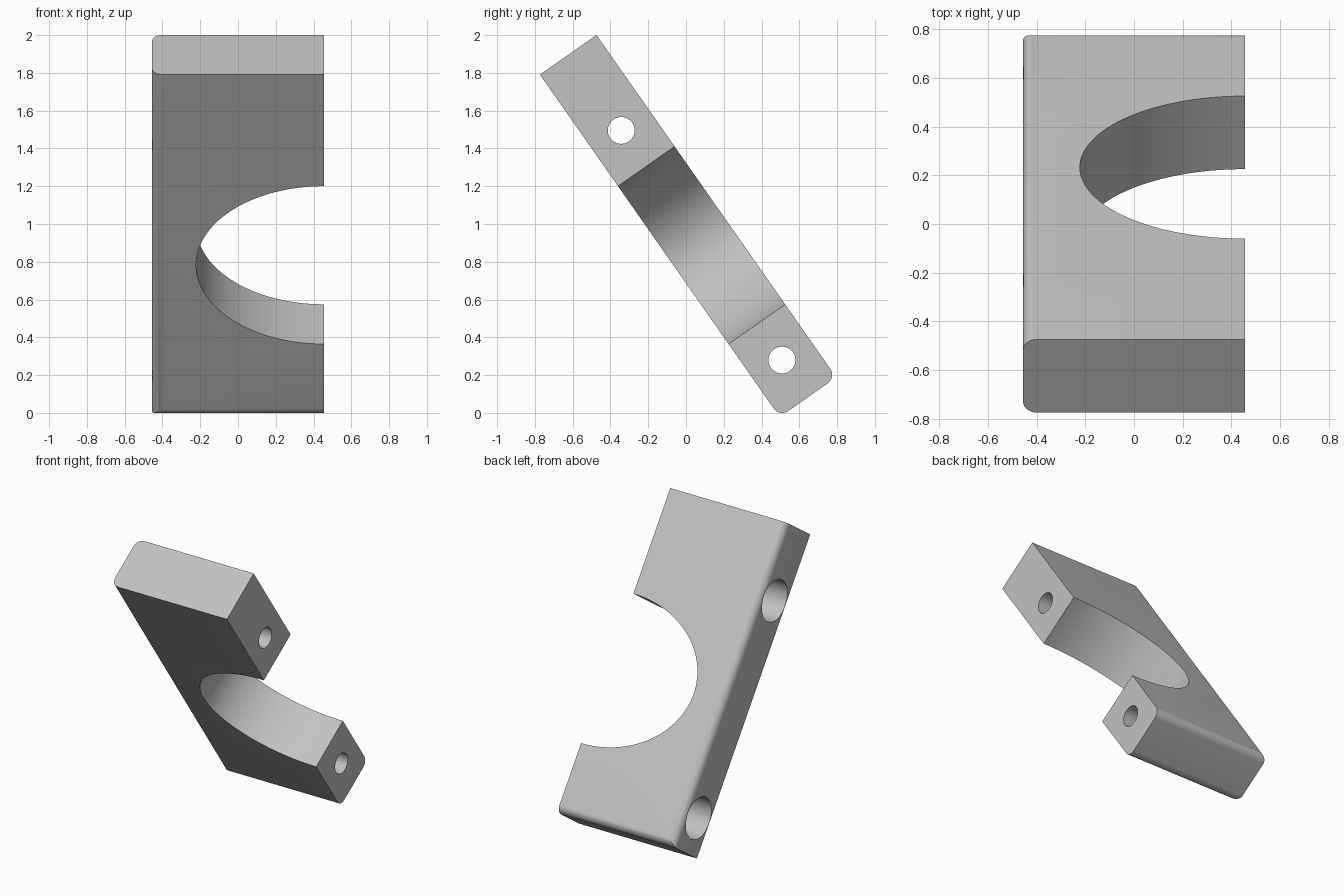
import bpy, bmesh, math
from mathutils import Matrix, Vector

cube = bpy.data.objects.get("Cube")
if cube:
    bpy.data.objects.remove(cube, do_unlink=True)

HALF_W, HALF_T = 0.455, 0.183      # half width and half thickness of the plate
TOP, BOTTOM = 1.231, -0.982        # plate ends, measured from the opening centre
FILLET = 0.055

grey = bpy.data.materials.new("light grey")
grey.use_nodes = True
grey.diffuse_color = (0.54, 0.54, 0.54, 1)
grey.node_tree.nodes["Principled BSDF"].inputs["Base Color"].default_value = grey.diffuse_color


def prism(name, points, depth):
    """Extrude a closed 3D outline along a vector."""
    bm = bmesh.new()
    face = bm.faces.new([bm.verts.new(p) for p in points])
    side = bmesh.ops.extrude_face_region(bm, geom=[face])["geom"]
    moved = [g for g in side if isinstance(g, bmesh.types.BMVert)]
    bmesh.ops.translate(bm, verts=moved, vec=Vector(depth))
    bmesh.ops.recalc_face_normals(bm, faces=bm.faces)
    mesh = bpy.data.meshes.new(name)
    bm.to_mesh(mesh)
    bm.free()
    mesh.materials.append(grey)
    obj = bpy.data.objects.new(name, mesh)
    bpy.context.collection.objects.link(obj)
    return obj


def rounded_outline(low, high, steps=10):
    """Rectangle across the thickness whose two corners at the low end are rounded."""
    pts = [(high, HALF_T), (high, -HALF_T)]
    for sign, start in ((-1, 0), (1, 1)):
        for i in range(steps + 1):
            a = math.pi / 2 * (i / steps if start == 0 else 1 - i / steps)
            pts.append((low + FILLET * (1 - math.sin(a)),
                        sign * (HALF_T - FILLET * (1 - math.cos(a)))))
    return pts


def oval(rx, ry, count):
    return [(rx * math.cos(2 * math.pi * i / count),
             ry * math.sin(2 * math.pi * i / count)) for i in range(count)]


def combine(target, tool, operation):
    mod = target.modifiers.new("cut", "BOOLEAN")
    mod.operation, mod.solver, mod.object = operation, "EXACT", tool
    bpy.context.view_layer.objects.active = target
    bpy.ops.object.modifier_apply(modifier=mod.name)
    bpy.data.objects.remove(tool, do_unlink=True)


# Plate: lengthwise outline crossed with a widthwise outline
plate = prism("clamp_plate",
              [(-1, t, z) for z, t in rounded_outline(BOTTOM, TOP)], (2, 0, 0))
width = prism("width_outline",
              [(x, t, -2) for x, t in rounded_outline(-HALF_W, HALF_W)], (0, 0, 4))
combine(plate, width, "INTERSECT")

# Half-oval opening on the left edge
opening = prism("opening_cutter",
                [(HALF_W + x, -1, z) for x, z in oval(0.677, 0.51, 128)], (0, 2, 0))
combine(plate, opening, "DIFFERENCE")

# Bolt holes with wide counterbores on the right edge
for z in (0.742, -0.742):
    for radius, start, length in ((0.071, -1, 2), (0.143, -1, 1)):
        bore = prism("bolt_hole_cutter",
                     [(start, a, z + b) for a, b in oval(radius, radius, 48)],
                     (length, 0, 0))
        combine(plate, bore, "DIFFERENCE")

# Lean the plate back and stand it on the ground
plate.data.transform(Matrix.Translation((0, 0.0825, 0.8875))
                     @ Matrix.Rotation(math.radians(35), 4, "X"))
bpy.ops.object.select_all(action="DESELECT")
plate.select_set(True)
bpy.context.view_layer.objects.active = plate
bpy.ops.object.shade_smooth_by_angle(angle=math.radians(30))
